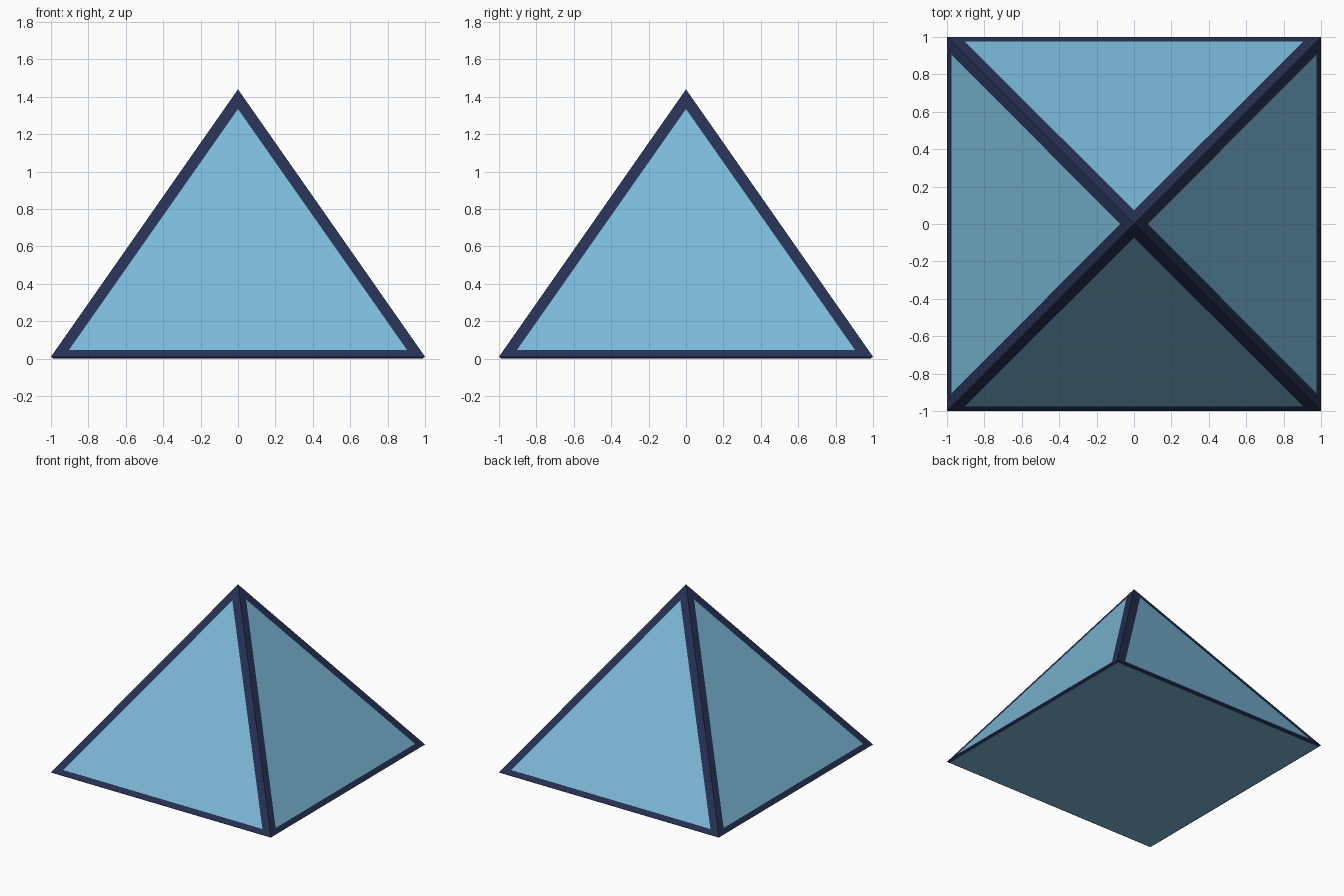
import bpy, bmesh
from mathutils import Matrix, Vector

if "Cube" in bpy.data.objects:
    bpy.data.objects.remove(bpy.data.objects["Cube"])


def srgb(r, g, b):
    lin = [((c / 255 + 0.055) / 1.055) ** 2.4 for c in (r, g, b)]
    return (*lin, 1.0)


def material(name, colour):
    m = bpy.data.materials.new(name)
    m.diffuse_color = colour
    m.use_nodes = True
    m.node_tree.nodes["Principled BSDF"].inputs["Base Color"].default_value = m.diffuse_color
    return m


GLASS = material("blue glass", srgb(123, 185, 216))
FRAME = material("dark navy frame", srgb(38, 48, 82))

Z0, TOP, HALF = 0.01, 1.44, 1.0       # bottom rim, apex, half width
LOW, HIGH, PANE = 0.045, 1.335, 0.905  # pane bottom, pane tip, pane half width


def on_slope(x, z):
    """Point lying on the front sloping face."""
    return Vector((x, -HALF * (TOP - z) / (TOP - Z0), z))


def make(name, polys, mats):
    bm = bmesh.new()
    for pts, mi in polys:
        f = bm.faces.new([bm.verts.new(p) for p in pts])
        f.material_index = mi
    bmesh.ops.remove_doubles(bm, verts=bm.verts, dist=1e-5)
    me = bpy.data.meshes.new(name)
    bm.to_mesh(me)
    bm.free()
    for m in mats:
        me.materials.append(m)
    ob = bpy.data.objects.new(name, me)
    bpy.context.collection.objects.link(ob)


outer = [on_slope(-HALF, Z0), on_slope(HALF, Z0), on_slope(0, TOP)]
inner = [on_slope(-PANE, LOW), on_slope(PANE, LOW), on_slope(0, HIGH)]
foot = [Vector((-0.985, -0.985, 0)), Vector((0.985, -0.985, 0))]

frame, panes, rim = [], [], []
for k in range(4):
    turn = Matrix.Rotation(k * 1.5707963267948966, 3, 'Z')
    o, i, b = ([turn @ p for p in pts] for pts in (outer, inner, foot))
    for a in range(3):
        c = (a + 1) % 3
        frame.append(([o[a], o[c], i[c], i[a]], 0))
    panes.append((i, 0))
    rim.append(([b[0], b[1], o[1], o[0]], 1))

# Edge bars, flush glass panes, and the thin base with a chamfered rim
make("frame", frame, [FRAME])
make("glass_panes", panes, [GLASS])
h = 0.985
underside = [(-h, -h, 0), (-h, h, 0), (h, h, 0), (h, -h, 0)]
make("base", rim + [(underside, 0)], [GLASS, FRAME])
